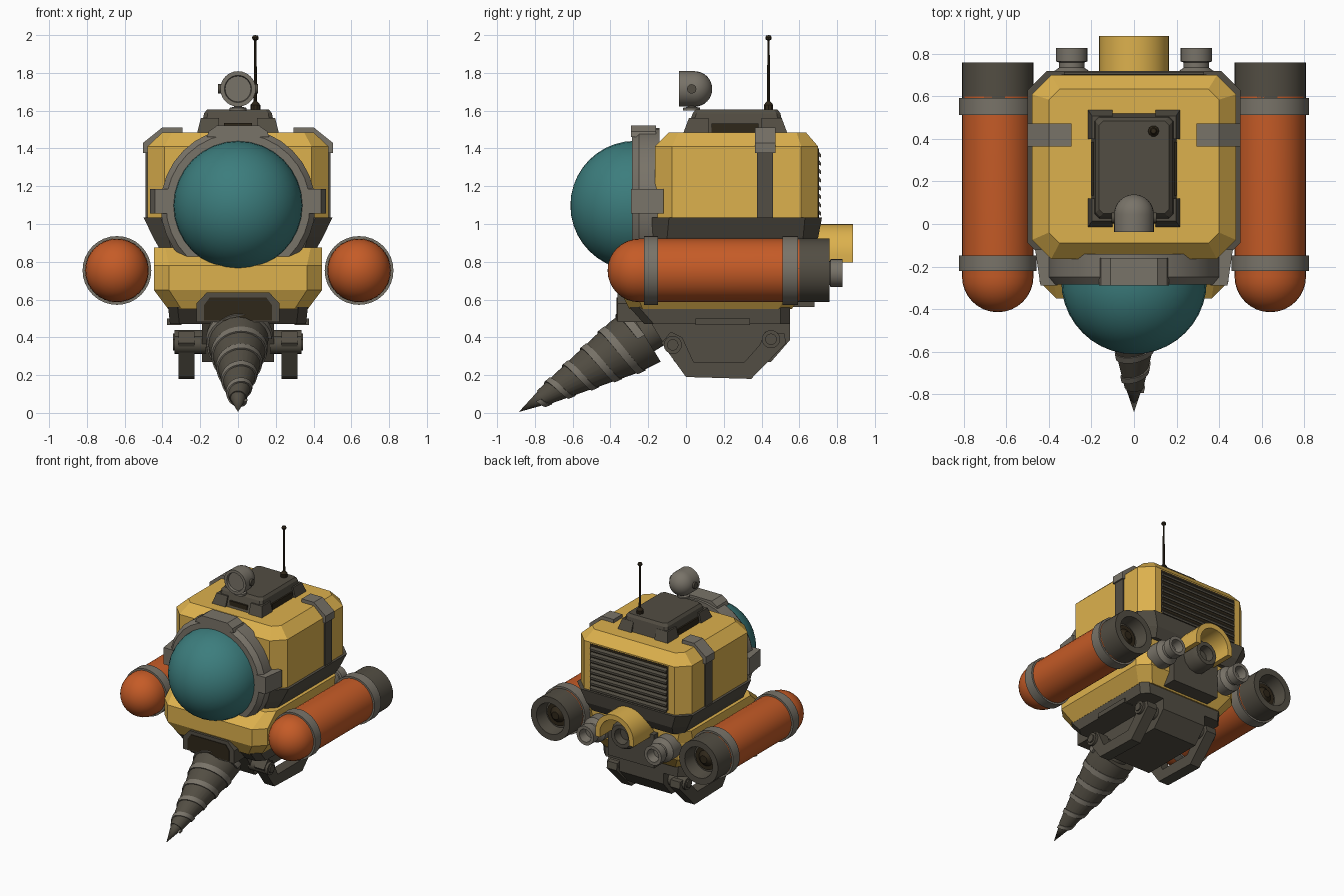
import bpy, bmesh, math
from mathutils import Vector

if "Cube" in bpy.data.objects:
    bpy.data.objects.remove(bpy.data.objects["Cube"])

def mat(name, rgb):
    m = bpy.data.materials.new(name)
    m.diffuse_color = (*rgb, 1)
    m.use_nodes = True
    m.node_tree.nodes["Principled BSDF"].inputs["Base Color"].default_value = m.diffuse_color
    return m

YELLOW = mat("yellow paint", (0.72, 0.44, 0.075))
ORANGE = mat("orange paint", (0.56, 0.105, 0.02))
TEAL = mat("teal glass", (0.045, 0.205, 0.205))
DARK = mat("dark metal", (0.085, 0.075, 0.056))
GREY = mat("grey metal", (0.19, 0.172, 0.14))
BLACK = mat("brown black", (0.028, 0.02, 0.01))

def loft(name, rings, m, smooth=35):
    """Skin a list of equal-length point rings and cap both ends."""
    bm = bmesh.new()
    vs = [[bm.verts.new(p) for p in r] for r in rings]
    n = len(vs[0])
    for a, b in zip(vs, vs[1:]):
        for i in range(n):
            bm.faces.new((a[i], a[(i + 1) % n], b[(i + 1) % n], b[i]))
    for r in (vs[0], vs[-1]):
        if (r[0].co - r[n // 2].co).length > 1e-5:
            bm.faces.new(r)
    bmesh.ops.remove_doubles(bm, verts=bm.verts, dist=1e-5)
    bmesh.ops.recalc_face_normals(bm, faces=bm.faces)
    me = bpy.data.meshes.new(name)
    bm.to_mesh(me)
    bm.free()
    me.materials.append(m)
    if smooth:
        me.shade_smooth()
        me.set_sharp_from_angle(angle=math.radians(smooth))
    ob = bpy.data.objects.new(name, me)
    bpy.context.collection.objects.link(ob)
    return ob

def lathe(name, base, axis, prof, m, n=24):
    """prof: (radius, distance along axis) pairs."""
    q = Vector(axis).to_track_quat('Z', 'Y')
    rings = [[Vector(base) + q @ Vector((r * math.cos(math.tau * i / n), r * math.sin(math.tau * i / n), t))
              for i in range(n)] for r, t in prof]
    return loft(name, rings, m)

def prism_x(name, pts, x0, x1, m):
    return loft(name, [[(x, y, z) for y, z in pts] for x in (x0, x1)], m, 0)

def prism_y(name, pts, y0, y1, m, smooth=0):
    return loft(name, [[(x, y, z) for x, z in pts] for y in (y0, y1)], m, smooth)

def box(name, x0, x1, y0, y1, z0, z1, m):
    return prism_y(name, [(x0, z0), (x1, z0), (x1, z1), (x0, z1)], y0, y1, m)

def hull(name, levels, m):
    """levels: (z, half width, front y, back y, corner chamfer)."""
    def ring(z, x, a, b, c):
        return [(-x + c, a, z), (x - c, a, z), (x, a + c, z), (x, b - c, z),
                (x - c, b, z), (-x + c, b, z), (-x, b - c, z), (-x, a + c, z)]
    return loft(name, [ring(*l) for l in levels], m, 0)

def dome(r, t0, k=8):
    """Quarter circle profile closing on the axis."""
    return [(r * math.cos(math.pi / 2 * i / k), t0 + r * math.sin(math.pi / 2 * i / k)) for i in range(k + 1)]

# Body hulls
hull("upper_hull", [(1.02, .48, -.165, .70, .09), (1.41, .48, -.165, .70, .09), (1.485, .40, -.09, .635, .05)], YELLOW)
hull("waist_band", [(.86, .41, -.17, .66, .06), (.93, .45, -.18, .70, .08), (1.035, .50, -.18, .72, .09)], DARK)
hull("lower_hull", [(.55, .37, -.30, .56, .07), (.65, .445, -.35, .63, .08),
                    (.78, .445, -.35, .63, .08), (.875, .445, -.22, .63, .06)], YELLOW)
hull("belly_plate", [(.47, .36, -.22, .55, .05), (.56, .37, -.30, .55, .05)], DARK)
prism_x("belly_block", [(-.20, .50), (-.06, .27), (.45, .27), (.55, .385), (.55, .60), (-.2, .6)], -.19, .19, DARK)
box("rear_block", -.2, .2, .5, .68, .56, .82, DARK)

# Cockpit dome and collar
lathe("cockpit_dome", (0, -.22, 1.098), (0, -1, 0), [(.342, 0)] + dome(.342, .05, 10), TEAL, 32)
CZ = 1.098
collar = [(.41 * math.cos(a), CZ + .41 * math.sin(a)) for a in
          [math.radians(-45 + 270 * i / 24) for i in range(25)]] + [(-.26, .755), (.26, .755)]
front = [(x * .93, CZ + (z - CZ) * .93) if z > .8 else (x, z) for x, z in collar]
loft("cockpit_collar", [[(x, -.14, z) for x, z in collar], [(x, -.25, z) for x, z in collar],
                        [(x, -.285, z) for x, z in front]], GREY, 30)
prism_y("collar_top_tab", [(-.165, 1.46), (-.155, 1.49), (-.11, 1.522), (.11, 1.522), (.155, 1.49), (.165, 1.46)],
        -.29, -.16, GREY)
for s in (-1, 1):
    loft("collar_side_tab", [[(s * .36, -.29, z), (s * .44, -.29, z), (s * .465, -.12, z), (s * .36, -.12, z)]
                             for z in (1.055, 1.185)], GREY, 0)

# Drill: socket, cone and spiral ridge
prism_y("drill_socket", [(-.22, .48), (-.22, .58), (-.165, .637), (.165, .637), (.22, .58), (.22, .48)], -.362, -.2, DARK)
prism_y("drill_recess", [(-.18, .49), (-.18, .57), (-.15, .61), (.15, .61), (.18, .57), (.18, .49)], -.367, -.3, BLACK)
base, tip = Vector((0, -.22, .412)), Vector((0, -.885, .005))
axis = (tip - base).normalized()
length = (tip - base).length
up = Vector((1, 0, 0)).cross(axis)
if up.z < 0:
    up = -up
lathe("drill_cone", base, axis, [(.10, -.16), (.10, 0), (.165, 0), (.155, .12), (.045, .64), (.04, .64), (0, length)], DARK)
rings = []
N = 150
for i in range(N + 1):
    t = i / N
    a = math.tau * 5 * t
    out = Vector((math.cos(a), 0, 0)) + up * math.sin(a)
    d, w = .02 + .64 * t, .022 - .008 * t
    r = .158 - .125 * t
    h = .026 - .008 * t
    rings.append([base + axis * (d + u) + out * (r + v) for u, v in ((-w, -.02), (-w, h), (w, h - .005), (w, -.02))])
loft("drill_spiral", rings, GREY, 40)

for s in (-1, 1):
    # Booster tanks
    c = (s * .641, 0, .754)
    lathe("tank", c, (0, -1, 0), [(.168, -.6)] + dome(.168, .247), ORANGE, 32)
    for y0, y1 in ((-.222, -.147), (.512, .592)):
        lathe("tank_ring", c, (0, 1, 0), [(.15, y0), (.182, y0), (.182, y1), (.15, y1)], GREY, 32)
    lathe("tank_nozzle", c, (0, 1, 0), [(.168, .58), (.168, .76), (.12, .76), (.105, .66), (0, .66)], DARK, 32)
    lathe("tank_nozzle_core", c, (0, 1, 0), [(.09, .65), (.09, .67), (.06, .67), (.03, .70), (0, .70)], BLACK)
    # Small rear thrusters
    lathe("small_thruster", (s * .293, 0, .74), (0, 1, 0),
          [(.095, .60), (.095, .71), (.06, .735), (.06, .76), (.074, .765), (.074, .828), (.05, .828), (.04, .76), (0, .76)], GREY)
    # Roof straps
    prism_y("side_strap", [(s * .45, 1.02), (s * .49, 1.02), (s * .49, 1.4), (s * .45, 1.4)], .375, .46, DARK)
    prism_y("strap_cap", [(s * x, z) for x, z in ((.295, 1.47), (.295, 1.512), (.40, 1.512), (.502, 1.43), (.502, 1.375), (.46, 1.375))],
            .365, .473, GREY)
    # Landing skids
    skid = [(-.13, .37), (0, .19), (.345, .18), (.53, .37), (.52, .42), (.42, .43), (.39, .36), (.31, .27),
            (.04, .27), (-.02, .40), (-.08, .43)]
    prism_x("skid", skid, s * .23, s * .315, DARK)
    for y, z in ((-.07, .36), (.45, .39)):
        lathe("skid_joint", (s * .17, y, z), (s, 0, 0), [(.048, 0), (.048, .165), (.03, .165), (.03, .175)], DARK, 16)
    box("belly_side_plate", s * .30, s * .375, .05, .34, .465, .50, DARK)

# Rear shroud and main nozzle
arch = [math.pi * i / 16 for i in range(17)]
prof = [(.165, .795)] + [(.165 * math.cos(a), .835 + .165 * math.sin(a)) for a in arch] + [(-.165, .795), (-.125, .795)]
prof += [(-.125 * math.cos(a), .835 + .125 * math.sin(a)) for a in arch] + [(.125, .795)]
prism_y("rear_shroud", prof, .64, .885, YELLOW, 30)
lathe("main_nozzle", (0, 0, .80), (0, 1, 0), [(.11, .6), (.11, .76), (.09, .80), (.06, .80), (.05, .74), (0, .74)], DARK, 12)

# Rear grille
grille = [(-.34, 1.06), (-.34, 1.40), (.34, 1.40), (.34, 1.06), (.29, 1.02), (-.29, 1.02)]
prism_y("grille_back", grille, .69, .703, BLACK)
for i in range(8):
    z = 1.055 + i * .044
    prism_x("grille_slat", [(.695, z), (.716, z - .012), (.716, z + .004), (.695, z + .03)], -.33, .33, DARK)

# Roof unit with corner plates
hull("roof_unit", [(1.48, .20, .0, .52, .02), (1.585, .18, .035, .50, .02), (1.605, .165, .05, .485, .02)], DARK)
for s in (-1, 1):
    for y0, y1 in ((-.015, .12), (.40, .537)):
        loft("roof_corner", [[(s * .10, y0, 1.48), (s * .217, y0, 1.48), (s * .217, y1, 1.48), (s * .10, y1, 1.48)],
                             [(s * .10, y0 + (.03 if y0 < 0 else 0), 1.56), (s * .197, y0 + (.03 if y0 < 0 else 0), 1.56),
                              (s * .197, y1 - (.03 if y1 > .5 else 0), 1.56), (s * .10, y1 - (.03 if y1 > .5 else 0), 1.56)]], DARK, 0)
    box("roof_side_vent", s * .15, s * .202, .135, .385, 1.485, 1.532, BLACK)
box("roof_front_vent", -.075, .075, .004, .1, 1.50, 1.535, BLACK)

# Search lamp
L = (0, .045, 1.715)
lathe("lamp_body", L, (0, 1, 0), [(0, -.065), (.068, -.065), (.072, -.082), (.094, -.082)] + dome(.094, 0), GREY)
lathe("lamp_neck", (0, .03, 1.6), (0, 0, 1), [(.045, 0), (.045, .015), (.022, .02), (.022, .06)], GREY, 12)
for s in (-1, 1):
    lathe("lamp_pivot", (s * .07, .03, 1.715), (s, 0, 0), [(.025, 0), (.025, .036)], DARK, 12)

# Antenna
lathe("antenna", (.092, .437, 1.6), (0, 0, 1), [(.026, 0), (.026, .03), (.014, .045), (.009, .05), (.006, .37), (.016, .378),
                                              (.018, .388), (.012, .398), (0, .4)], BLACK, 10)
